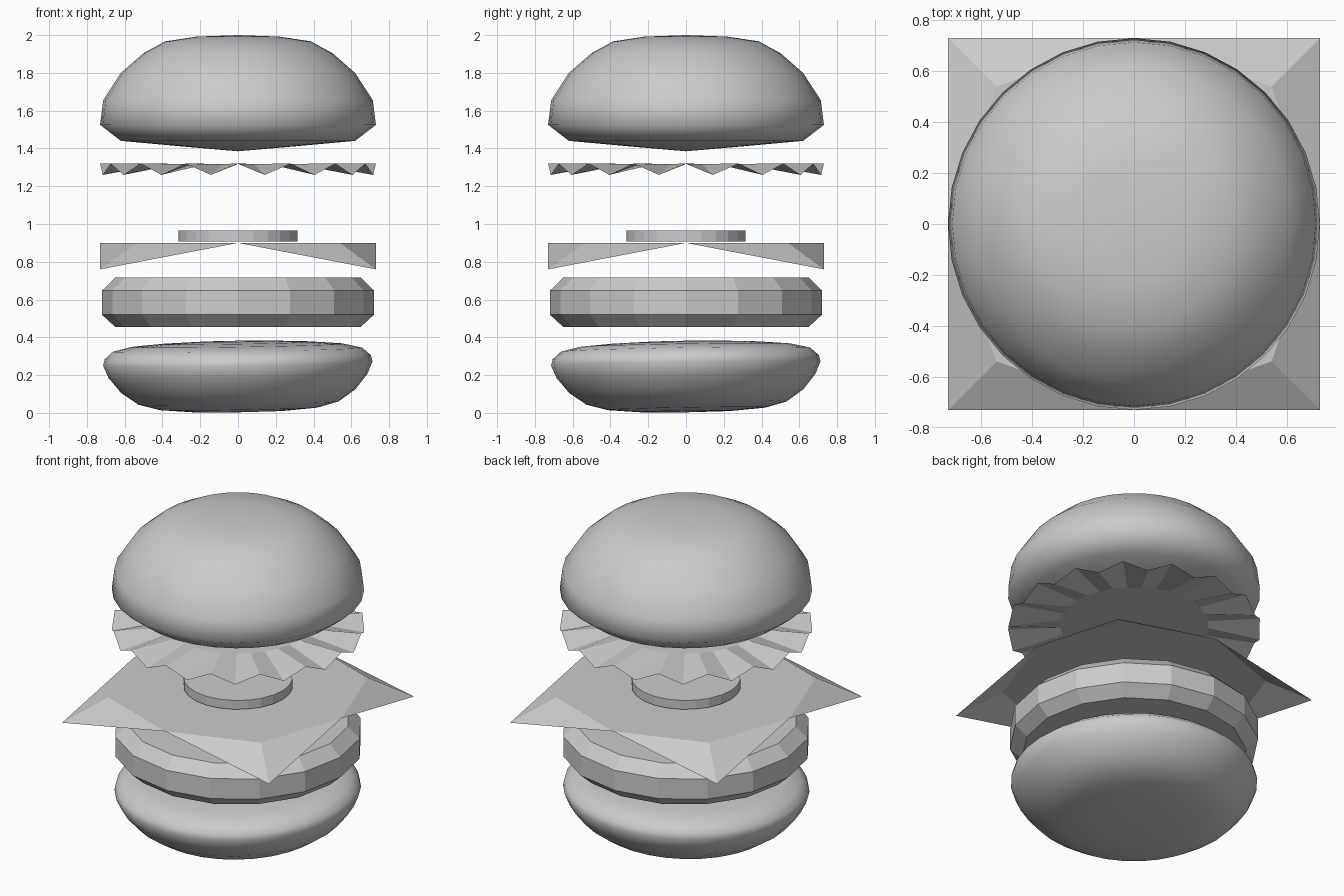
import bpy, bmesh
from math import sin, cos, pi, radians
from mathutils import Matrix, Vector

if "Cube" in bpy.data.objects:
    bpy.data.objects.remove(bpy.data.objects["Cube"])


def finish(name, bm, smooth=False):
    bmesh.ops.recalc_face_normals(bm, faces=bm.faces)
    for f in bm.faces:
        f.smooth = smooth
    mesh = bpy.data.meshes.new(name)
    bm.to_mesh(mesh)
    bm.free()
    ob = bpy.data.objects.new(name, mesh)
    bpy.context.collection.objects.link(ob)
    return ob


def lathe(name, profile, sides, smooth=False, tilt=None):
    """Revolve (radius, z) points; radius 0 makes a pole, otherwise ends are capped."""
    bm = bmesh.new()
    rings = []
    for r, z in profile:
        if r == 0:
            rings.append([bm.verts.new((0, 0, z))])
        else:
            rings.append([bm.verts.new((r * sin(2 * pi * i / sides), -r * cos(2 * pi * i / sides), z))
                          for i in range(sides)])
    for a, b in zip(rings, rings[1:]):
        for i in range(sides):
            j = (i + 1) % sides
            if len(a) == 1:
                bm.faces.new((a[0], b[j], b[i]))
            elif len(b) == 1:
                bm.faces.new((a[i], a[j], b[0]))
            else:
                bm.faces.new((a[i], a[j], b[j], b[i]))
    for ring in (rings[0], rings[-1]):
        if len(ring) > 1:
            bm.faces.new(ring)
    if tilt:
        bmesh.ops.rotate(bm, verts=bm.verts, cent=(0, 0, 0.2), matrix=tilt)
    return finish(name, bm, smooth)


# Bottom bun, leaning up slightly towards the back right
lathe("bottom_bun",
      [(0, 0.003), (0.25, 0.008), (0.42, 0.022), (0.53, 0.052), (0.62, 0.115), (0.685, 0.195),
       (0.713, 0.26), (0.705, 0.295), (0.66, 0.335), (0.56, 0.358), (0.4, 0.371), (0.2, 0.379), (0, 0.382)],
      32, True, Matrix.Rotation(radians(1.3), 3, Vector((1, -1, 0))))

# Patty: faceted 16-sided disc with bevelled rims
lathe("patty", [(0.65, 0.455), (0.72, 0.52), (0.72, 0.648), (0.65, 0.717)], 16)

# Cheese: thin square sheet with drooping corners
bm = bmesh.new()
mids, inners, corners = [], [], []
for k in range(4):
    rot = Matrix.Rotation(k * pi / 2, 3, 'Z')
    mids.append(bm.verts.new(rot @ Vector((0, -0.73, 0.9))))
    inners.append(bm.verts.new(rot @ Vector((0.54, -0.54, 0.9))))
    corners.append(bm.verts.new(rot @ Vector((0.73, -0.73, 0.76))))
bm.faces.new([v for pair in zip(mids, inners) for v in pair])
for k in range(4):
    bm.faces.new((mids[k], corners[k], inners[k]))
    bm.faces.new((inners[k], corners[k], mids[(k + 1) % 4]))
finish("cheese", bm)

# Pickle slice
lathe("pickle", [(0.315, 0.908), (0.315, 0.965)], 24)

# Lettuce: flat centre with a pleated rim
bm = bmesh.new()
inner, outer = [], []
for i in range(32):
    a = 2 * pi * i / 32
    inner.append(bm.verts.new((0.43 * sin(a), -0.43 * cos(a), 1.318)))
    outer.append(bm.verts.new((0.73 * sin(a), -0.73 * cos(a), 1.26 if i % 2 else 1.32)))
bm.faces.new(inner)
for i in range(32):
    j = (i + 1) % 32
    bm.faces.new((inner[i], outer[i], outer[j], inner[j]))
finish("lettuce", bm)

# Top bun
lathe("top_bun",
      [(0, 1.385), (0.3, 1.411), (0.62, 1.44), (0.73, 1.525), (0.714, 1.655), (0.62, 1.80),
       (0.5, 1.905), (0.385, 1.967), (0.22, 1.992), (0, 2.0)], 32, True)
